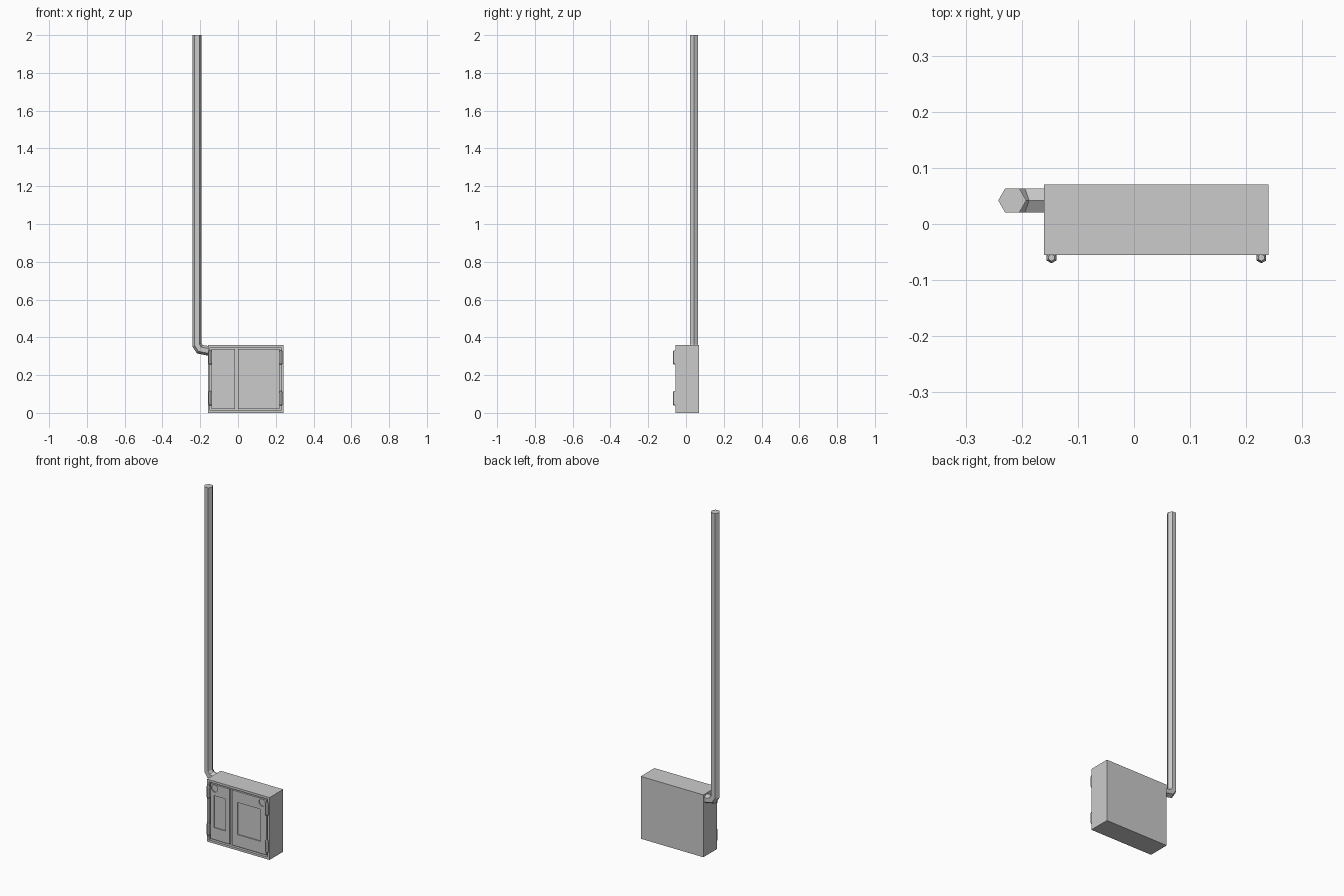
import bpy, bmesh
from math import pi, cos, sin
from mathutils import Vector

if "Cube" in bpy.data.objects:
    bpy.data.objects.remove(bpy.data.objects["Cube"])


def finish(name, bm):
    bmesh.ops.recalc_face_normals(bm, faces=bm.faces)
    me = bpy.data.meshes.new(name)
    bm.to_mesh(me)
    bm.free()
    ob = bpy.data.objects.new(name, me)
    bpy.context.collection.objects.link(ob)
    return ob


def box(name, x0, x1, y0, y1, z0, z1):
    bm = bmesh.new()
    bmesh.ops.create_cube(bm, size=1)
    for v in bm.verts:
        v.co = ((x0 + x1) / 2 + v.co.x * (x1 - x0),
                (y0 + y1) / 2 + v.co.y * (y1 - y0),
                (z0 + z1) / 2 + v.co.z * (z1 - z0))
    return finish(name, bm)


def loft(name, rings):
    # Skin a list of closed rings and cap both ends
    bm = bmesh.new()
    rows = [[bm.verts.new(p) for p in r] for r in rings]
    n = len(rows[0])
    for a, b in zip(rows, rows[1:]):
        for i in range(n):
            j = (i + 1) % n
            bm.faces.new((a[i], a[j], b[j], b[i]))
    bm.faces.new(rows[0])
    bm.faces.new(rows[-1])
    return finish(name, bm)


def disc(name, x, z, r, y0, y1, n=8):
    return loft(name, [[(x + r * cos((i + .5) * 2 * pi / n), y,
                         z + r * sin((i + .5) * 2 * pi / n)) for i in range(n)]
                       for y in (y0, y1)])


def cut(ob, cutter):
    cutter.hide_render = True
    m = ob.modifiers.new("cut", 'BOOLEAN')
    m.operation = 'DIFFERENCE'
    m.solver = 'EXACT'
    m.object = cutter
    bpy.context.view_layer.objects.active = ob
    bpy.ops.object.modifier_apply(modifier=m.name)
    bpy.data.objects.remove(cutter)


FRONT = -0.055

# Cabinet housing with an open recess in the front
housing = box("cabinet_housing", -0.16, 0.24, FRONT, 0.07, 0, 0.36)
cut(housing, box("recess_cutter", -0.147, 0.227, -0.1, -0.04, 0.013, 0.347))

# Two doors with a sunken panel and a round lock recess each
doors = [("left_door", -0.139, -0.017, -0.118, -0.045, -0.113),
         ("right_door", -0.001, 0.219, 0.032, 0.18, 0.19)]
for name, x0, x1, p0, p1, lock_x in doors:
    door = box(name, x0, x1, -0.052, -0.039, 0.021, 0.339)
    cut(door, box("panel_cutter", p0, p1, -0.1, -0.046, 0.09, 0.275))
    cut(door, disc("lock_cutter", lock_x, 0.316, 0.021, -0.1, -0.046))

# Four tapered hexagonal hinges
for side, x in (("left", -0.147), ("right", 0.227)):
    for level, z in (("lower", 0.077), ("upper", 0.293)):
        prof = [(-0.038, 0.006), (-0.029, 0.01), (0.029, 0.01), (0.038, 0.006)]
        loft(f"{side}_{level}_hinge",
             [[(x + r * cos(pi / 2 + i * pi / 3),
                -0.06 + r * sin(pi / 2 + i * pi / 3), z + dz)
               for i in range(6)] for dz, r in prof])

# Hexagonal cable conduit, mitred through the bend into the cabinet side
path = [Vector(p) for p in ((-0.217, 2.0), (-0.217, 0.36),
                            (-0.202, 0.337), (-0.155, 0.328))]
rings = []
for k, p in enumerate(path):
    d_in = (p - path[k - 1]).normalized() if k else None
    d_out = (path[k + 1] - p).normalized() if k < len(path) - 1 else None
    d_in, d_out = d_in or d_out, d_out or d_in
    t = (d_in + d_out).normalized()
    if k == len(path) - 1:
        t = Vector((1, 0))
    side = Vector((-t.y, t.x)) / max(t.dot(d_in), 0.5)
    ring = []
    for i in range(6):
        a = i * pi / 3
        q = p + side * 0.025 * cos(a)
        ring.append((q.x, 0.042 + 0.025 * sin(a), q.y))
    rings.append(ring)
loft("conduit_pipe", rings)
